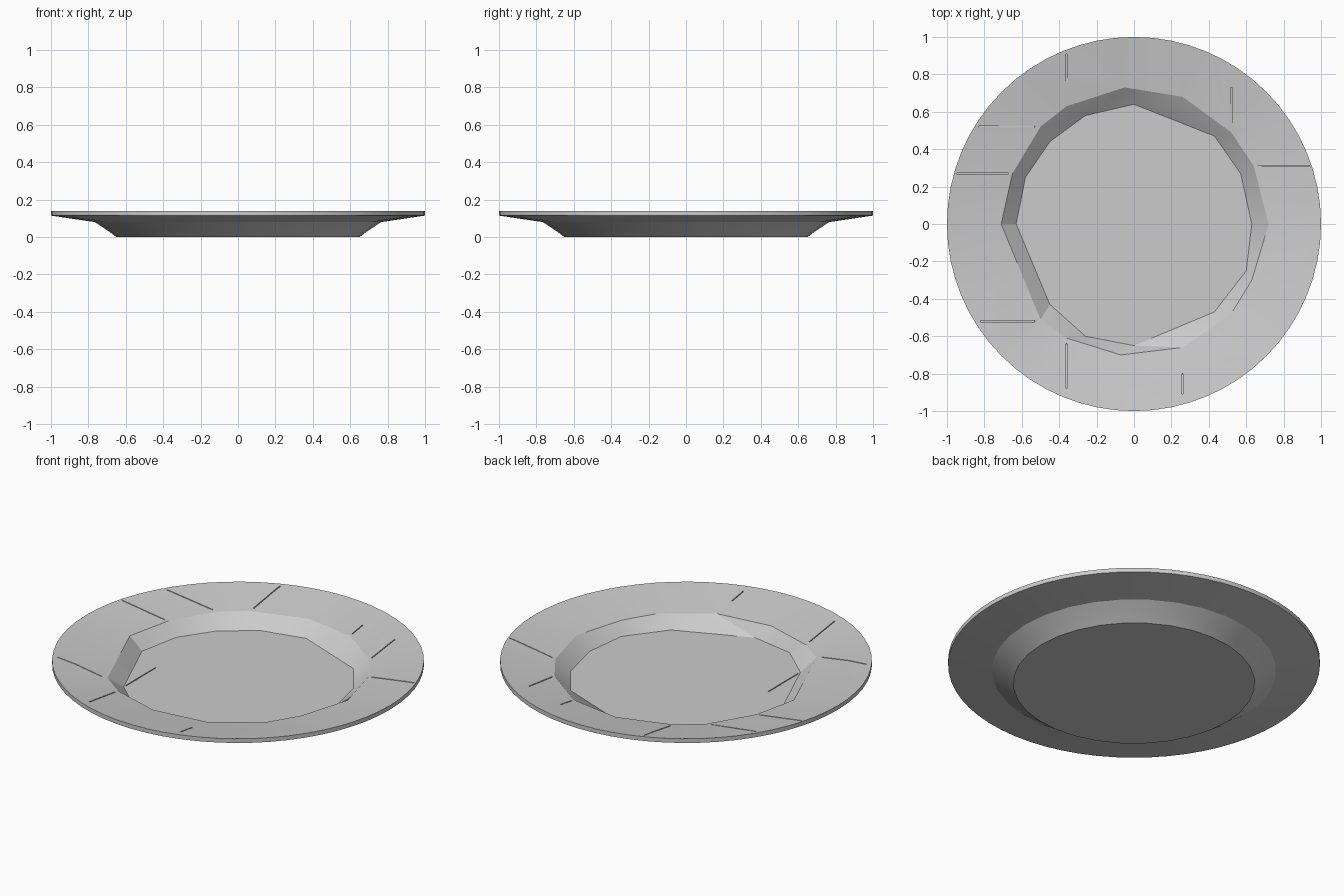
import bpy, bmesh, math
from mathutils import Vector, Matrix

if "Cube" in bpy.data.objects:
    bpy.data.objects.remove(bpy.data.objects["Cube"])

TAU = 2 * math.pi
stone = bpy.data.materials.new("pale_grey")
stone.use_nodes = True
GREY = (0.6, 0.6, 0.6, 1)
stone.diffuse_color = GREY
stone.node_tree.nodes["Principled BSDF"].inputs["Base Color"].default_value = GREY


def circle(r, n):
    return [(r * math.cos(TAU * i / n), r * math.sin(TAU * i / n)) for i in range(n)]


def ring(bm, points, z):
    """Vertices of one ring, sorted by angle."""
    pts = sorted(points, key=lambda p: math.atan2(p[1], p[0]) % TAU)
    return [bm.verts.new((x, y, z)) for x, y in pts]


def zip_rings(bm, a, b):
    """Join two rings whose vertex counts may differ."""
    def angle(loop, k):
        v = loop[k % len(loop)].co
        return math.atan2(v.y, v.x) % TAU + TAU * (k // len(loop))
    i = j = 0
    while i < len(a) or j < len(b):
        p, q = a[i % len(a)], b[j % len(b)]
        step_a, step_b = i < len(a), j < len(b)
        if step_a and step_b:
            da, db = angle(a, i + 1), angle(b, j + 1)
            if abs(da - db) < 1e-4:
                bm.faces.new((p, a[(i + 1) % len(a)], b[(j + 1) % len(b)], q))
                i, j = i + 1, j + 1
                continue
            step_a = da < db
        if step_a:
            bm.faces.new((p, a[(i + 1) % len(a)], q))
            i += 1
        else:
            bm.faces.new((p, b[(j + 1) % len(b)], q))
            j += 1


# Rough-hewn outlines of the well: its lip and its floor
lip = [(.72, 0), (.64, .31), (.52, .49), (.26, .68), (-.05, .73), (-.36, .63),
       (-.50, .52), (-.65, .27), (-.71, 0), (-.50, -.51), (-.36, -.61),
       (-.07, -.70), (.26, -.66), (.52, -.48), (.63, -.30)]
floor = [(.63, 0), (.57, .27), (.43, .47), (0, .64), (-.26, .58), (-.45, .44),
         (-.58, .25), (-.63, 0), (-.45, -.43), (-.26, -.60), (0, -.65),
         (.43, -.47), (.60, -.25)]

# Plate: rings from the underside, round the rim, down into the well
bm = bmesh.new()
rings = [ring(bm, pts, z) for pts, z in (
    (circle(.65, 32), 0), (circle(.69, 32), .03), (circle(.765, 32), .08),
    (circle(1, 64), .115), (circle(1, 64), .14), (lip, .095), (floor, .025))]
for lower, upper in zip(rings, rings[1:]):
    zip_rings(bm, lower, upper)
bm.faces.new(rings[0])
bm.faces.new(rings[-1])
bmesh.ops.recalc_face_normals(bm, faces=bm.faces)
mesh = bpy.data.meshes.new("plate")
bm.to_mesh(mesh)
bm.free()
mesh.materials.append(stone)
plate = bpy.data.objects.new("plate", mesh)
bpy.context.collection.objects.link(plate)

# Hairline cracks: thin blades sunk along the top surface
cracks = [(-.36, .66, -.36, .91), (.26, .70, .26, .80), (.52, .51, .52, .73),
          (.66, .31, .94, .31), (.26, -.80, .26, -.91), (-.36, -.64, -.36, -.88),
          (-.53, -.52, -.82, -.52), (-.67, .27, -.95, .27), (-.53, .52, -.83, .52),
          (-.45, -.13, -.45, -.41)]


def top_height(x, y):
    r = math.hypot(x, y)
    return .025 if r < .64 else .095 + .045 * (r - .71) / .29


bm = bmesh.new()
for x1, y1, x2, y2 in cracks:
    a, b = Vector((x1, y1, top_height(x1, y1))), Vector((x2, y2, top_height(x2, y2)))
    along = (b - a).normalized()
    across = Vector((0, 0, 1)).cross(along).normalized()
    turn = Matrix((along, across, along.cross(across))).transposed().to_4x4()
    size = Matrix.Diagonal(((b - a).length, .006, .016, 1))
    bmesh.ops.create_cube(bm, size=1, matrix=Matrix.Translation((a + b) / 2) @ turn @ size)
mesh = bpy.data.meshes.new("crack_cutter")
bm.to_mesh(mesh)
bm.free()
mesh.materials.append(stone)
cutter = bpy.data.objects.new("crack_cutter", mesh)
bpy.context.collection.objects.link(cutter)
cutter.hide_render = True
cutter.hide_viewport = True
cutter.display_type = 'WIRE'

# Smooth shading with crisp edges, then the cut
bpy.ops.object.select_all(action='DESELECT')
plate.select_set(True)
bpy.context.view_layer.objects.active = plate
bpy.ops.object.shade_smooth_by_angle(angle=math.radians(20))
cut = plate.modifiers.new("cracks", 'BOOLEAN')
cut.operation = 'DIFFERENCE'
cut.solver = 'EXACT'
cut.object = cutter
